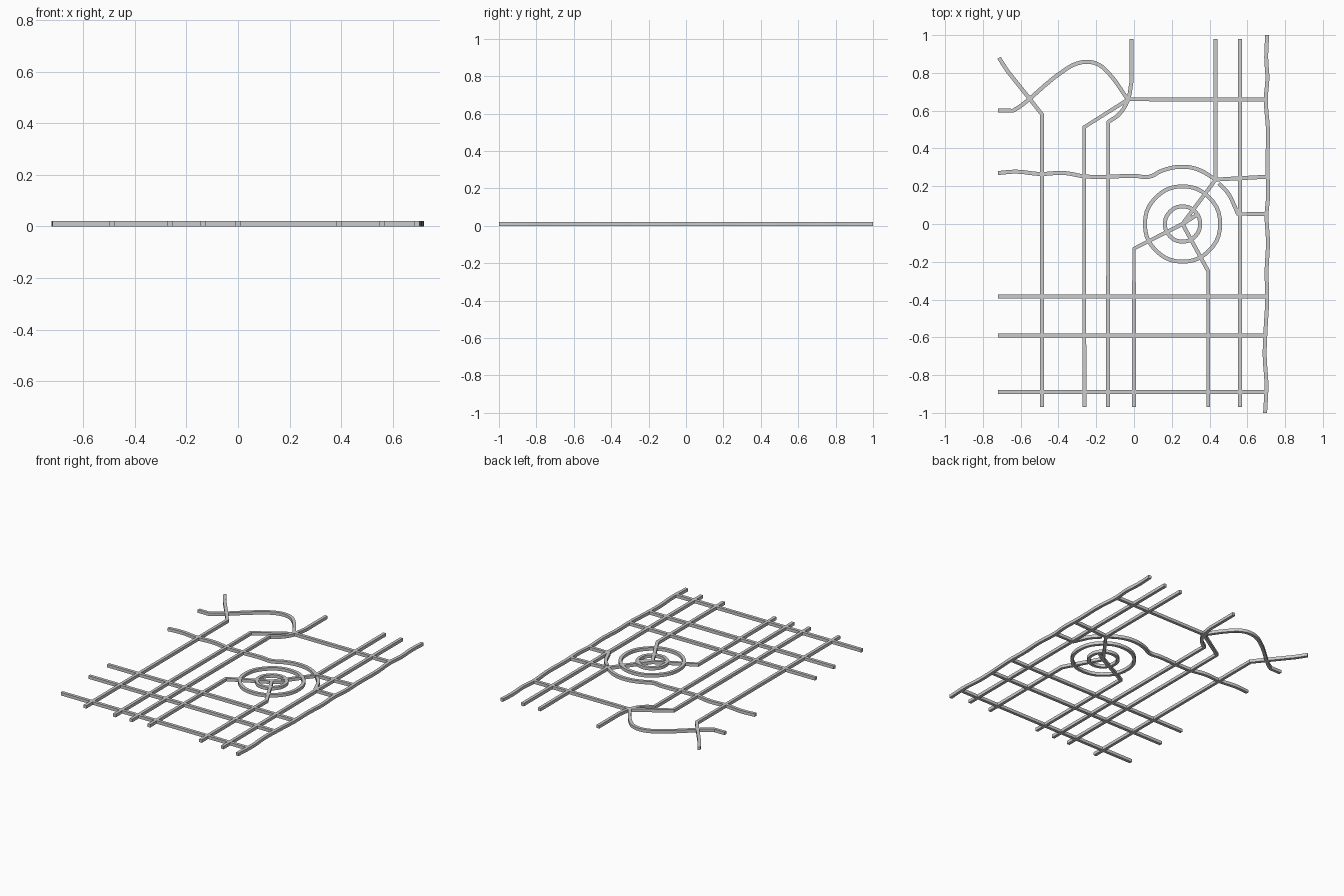
import bpy
import math

cube = bpy.data.objects.get("Cube")
if cube:
    bpy.data.objects.remove(cube, do_unlink=True)

R = 0.0105           # half the bar width; every bar rests on the ground
HUB = (0.257, 0.0)   # centre of the rings
LEFT, RIGHT, FRONT, BACK = -0.72, 0.70, -0.97, 0.98


def bar(name, points, smooth=(), closed=False):
    """Square bar through points; indices in smooth get rounded handles."""
    curve = bpy.data.curves.new(name, 'CURVE')
    curve.dimensions = '3D'
    curve.twist_mode = 'Z_UP'
    curve.bevel_depth = R * math.sqrt(2)
    curve.bevel_resolution = 0
    curve.use_fill_caps = True
    curve.resolution_u = 5 if smooth else 1
    spline = curve.splines.new('BEZIER')
    spline.bezier_points.add(len(points) - 1)
    spline.use_cyclic_u = closed
    for i, (bp, (x, y)) in enumerate(zip(spline.bezier_points, points)):
        bp.co = (x, y, R)
        bp.tilt = math.pi / 4      # turns the four-sided section flat side up
        kind = 'AUTO' if i in smooth else 'VECTOR'
        bp.handle_left_type = bp.handle_right_type = kind
    ob = bpy.data.objects.new(name, curve)
    bpy.context.collection.objects.link(ob)
    bpy.ops.object.select_all(action='DESELECT')
    ob.select_set(True)
    bpy.context.view_layer.objects.active = ob
    bpy.ops.object.convert(target='MESH')
    bpy.ops.object.shade_smooth_by_angle(angle=math.radians(30))


# Straight cross streets
for name, y in (("front", -0.89), ("middle", -0.59), ("inner", -0.385)):
    bar(name + "_cross_street", [(LEFT, y), (RIGHT, y)])

# Long streets running front to back
bar("east_avenue", [(0.56, FRONT), (0.56, BACK)])
bar("west_avenue", [(-0.487, FRONT), (-0.487, 0.58), (-0.55, 0.66),
                    (-0.67, 0.81), (-0.715, 0.88)])
bar("bent_avenue", [(-0.263, FRONT), (-0.263, 0.513), (-0.03, 0.66),
                    (RIGHT, 0.66)])
bar("curved_avenue", [(-0.137, FRONT), (-0.137, 0.54), (-0.08, 0.58),
                      (-0.033, 0.655), (-0.014, 0.75), (-0.014, BACK)],
    smooth=(2, 3))

# Streets meeting at the hub
bar("hub_street_west", [(0.0, FRONT), (0.0, -0.13), HUB, (0.335, 0.05)])
bar("hub_street_east", [(0.393, FRONT), (0.393, -0.25), HUB])
bar("hub_street_back", [(0.432, BACK), (0.432, 0.235), HUB])

# Rings around the hub
for name, radius in (("inner_ring", 0.093), ("outer_ring", 0.199)):
    angles = [math.tau * i / 8 for i in range(8)]
    bar(name, [(HUB[0] + radius * math.cos(a), HUB[1] + radius * math.sin(a))
               for a in angles], smooth=range(8), closed=True)

# Arched road at the back left
bar("arched_road", [(LEFT, 0.6), (-0.64, 0.6), (-0.6, 0.625), (-0.36, 0.82),
                    (-0.3, 0.85), (-0.24, 0.858), (-0.19, 0.845),
                    (-0.14, 0.805), (-0.03, 0.655)], smooth=range(2, 8))

# Winding road passing behind the rings
bar("winding_road", [(LEFT, 0.27), (-0.62, 0.277), (-0.5, 0.265),
                     (-0.37, 0.27), (-0.26, 0.252), (-0.15, 0.25),
                     (0.0, 0.255), (0.08, 0.25), (0.15, 0.283),
                     (0.25, 0.303), (0.34, 0.288), (0.432, 0.235),
                     (0.55, 0.242), (RIGHT, 0.25)], smooth=range(1, 11))

# Short link curving to the east edge
bar("link_road", [(0.45, 0.215), (0.5, 0.16), (0.53, 0.1), (0.55, 0.053),
                  (0.705, 0.053)], smooth=(1, 2))

# Wavy edge road on the east side
bar("edge_road", [(0.705, 1.0), (0.7, 0.88), (0.706, 0.77), (0.698, 0.66),
                  (0.709, 0.5), (0.706, 0.3), (0.71, 0.15), (0.702, 0.05),
                  (0.709, -0.1), (0.702, -0.25), (0.705, -0.4),
                  (0.697, -0.55), (0.692, -0.7), (0.701, -0.85),
                  (0.694, -1.0)], smooth=range(1, 14))
